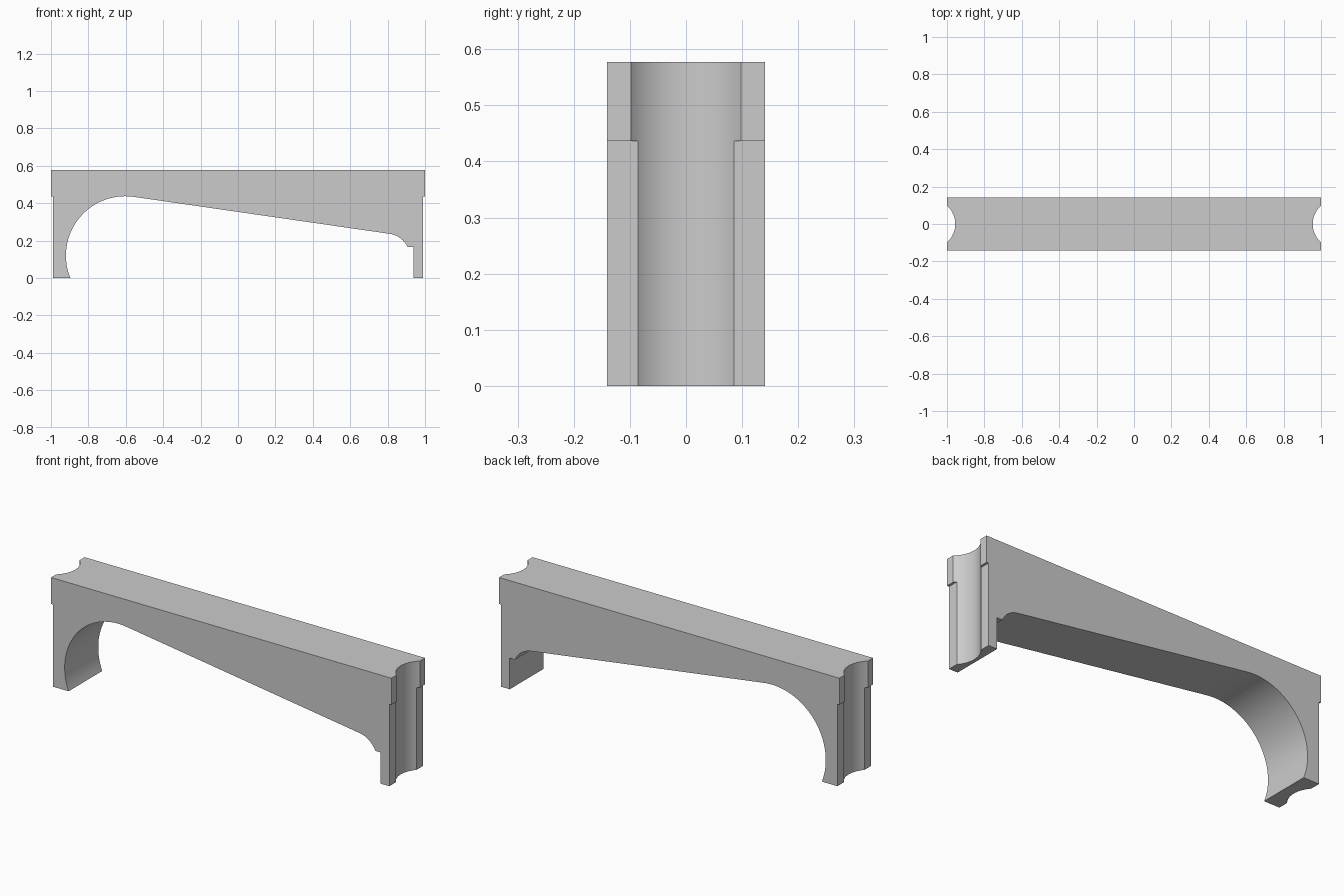
import bpy, bmesh, math

cube = bpy.data.objects.get("Cube")
if cube:
    bpy.data.objects.remove(cube, do_unlink=True)

HALF_DEPTH = 0.141
TOP, STEP, STEP_X = 0.577, 0.436, 0.988

grey = bpy.data.materials.new("plain grey")
grey.use_nodes = True
grey.diffuse_color = (0.6, 0.6, 0.6, 1)
grey.node_tree.nodes["Principled BSDF"].inputs["Base Color"].default_value = (0.6, 0.6, 0.6, 1)


def arc(cx, cz, r, start, end, steps):
    """Points on an arc, angles in degrees."""
    angles = [math.radians(start + (end - start) * i / steps) for i in range(steps + 1)]
    return [(cx + r * math.cos(a), cz + r * math.sin(a)) for a in angles]


def select_only(obj):
    bpy.ops.object.select_all(action='DESELECT')
    obj.select_set(True)
    bpy.context.view_layer.objects.active = obj


# Side profile: stepped ends, large round arch, sloping underside, small fillet
profile = [(-1, TOP), (-1, STEP), (-STEP_X, STEP), (-STEP_X, 0)]
profile += arc(-0.603, 0.12, 0.317, 202.2, 81.8, 40)
profile += arc(0.795, 0.115, 0.122, 81.8, 24.5, 14)
profile += [(0.937, 0.166), (0.937, 0), (STEP_X, 0), (STEP_X, STEP), (1, STEP), (1, TOP)]

bm = bmesh.new()
face = bm.faces.new([bm.verts.new((x, -HALF_DEPTH, z)) for x, z in profile])
side = bmesh.ops.extrude_face_region(bm, geom=[face])
moved = [v for v in side["geom"] if isinstance(v, bmesh.types.BMVert)]
bmesh.ops.translate(bm, verts=moved, vec=(0, 2 * HALF_DEPTH, 0))
bmesh.ops.recalc_face_normals(bm, faces=bm.faces)
mesh = bpy.data.meshes.new("arched_beam")
bm.to_mesh(mesh)
bm.free()
beam = bpy.data.objects.new("arched_beam", mesh)
bpy.context.collection.objects.link(beam)
mesh.materials.append(grey)

# Upright round groove in each end
for name, sign in (("left", 1), ("right", -1)):
    bpy.ops.mesh.primitive_cylinder_add(vertices=96, radius=0.13, depth=2,
                                        location=(sign * 1.0857, 0, 0.3))
    cutter = bpy.context.object
    cutter.name = name + "_groove_cutter"
    cutter.hide_render = True
    cutter.data.materials.append(grey)
    select_only(beam)
    cut = beam.modifiers.new(name + "_groove", 'BOOLEAN')
    cut.operation, cut.solver, cut.object = 'DIFFERENCE', 'EXACT', cutter
    bpy.ops.object.modifier_apply(modifier=cut.name)
    bpy.data.objects.remove(cutter, do_unlink=True)

# Smooth curves with crisp edges
select_only(beam)
bpy.ops.object.shade_smooth_by_angle(angle=math.radians(20))
